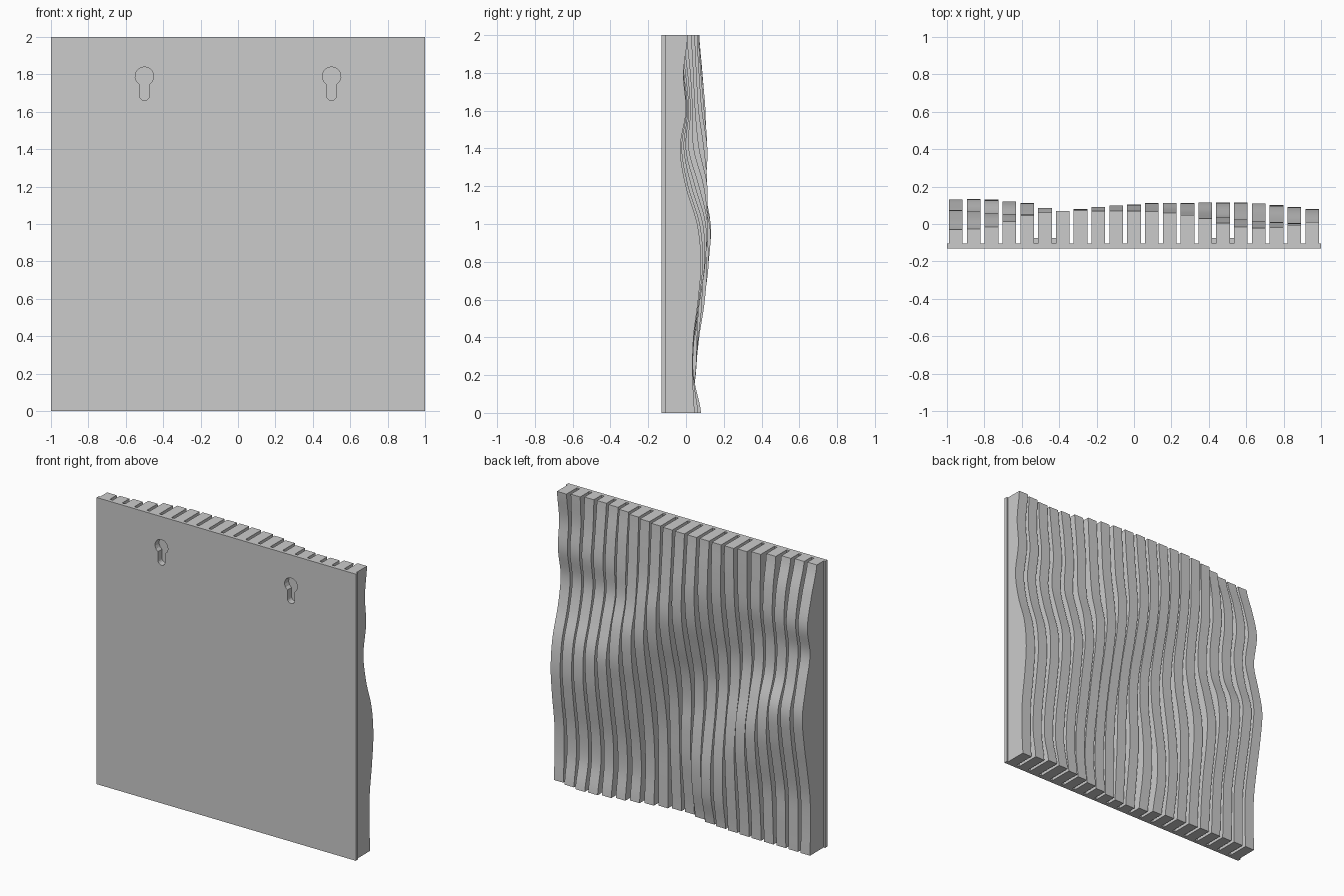
import bpy, bmesh, math

cube = bpy.data.objects.get("Cube")
if cube:
    bpy.data.objects.remove(cube, do_unlink=True)

grey = bpy.data.materials.new("plain_grey")
grey.use_nodes = True
grey.diffuse_color = (0.6, 0.6, 0.6, 1)
grey.node_tree.nodes["Principled BSDF"].inputs["Base Color"].default_value = grey.diffuse_color

PANEL_BACK, PANEL_FACE = -0.13, -0.105
SLATS, PITCH, WIDTH, STEPS = 21, 2 / 21, 0.073, 60

# Wave relief in hundredths: one row for every second slat, from top to bottom
RELIEF = [
    (-3, 3, 7.5, 4.5, 9, 13, 11, 7.5, 4.5, 4, 4.5),
    (-1.5, 4, 6, 3.5, 5, 12.5, 12, 8.5, 5, 4.5, 4),
    (4.5, 5, 5, 2, 2, 7, 11, 10, 7, 5, 4),
    (7, 7, 6, 3, 0, 1, 4.5, 6.5, 6, 4.5, 3),
    (7, 8.5, 9, 6.5, 2, -1, 0, 3, 5.5, 5, 1),
    (7, 8.5, 10.3, 10, 6, 1, -1, 0, 0, -2, -4),
    (6, 7, 8.5, 11.3, 10, 6, 2, -1, -2, -2, -2),
    (3, 4, 5, 7, 11.3, 10.5, 7, 4, 1, 0, 2),
    (-1.5, 1, 2.5, 1.5, 7, 11.5, 10, 7, 4, 3.5, 6),
    (-2, -1, 1, -1, 3, 9, 10, 7.5, 4.5, 4, 8),
    (1, -1.3, 0, -3, 0, 6, 8, 6.5, 4, 3.5, 4.5),
]


def spline(values, t):
    """Smooth curve through evenly spaced values, t from 0 to 1."""
    last = len(values) - 1
    t = min(max(t, 0), 1) * last
    i = min(int(t), last - 1)
    f = t - i
    a, b, c, d = (values[min(max(i + k, 0), last)] for k in (-1, 0, 1, 2))
    return b + f * ((c - a) + f * ((2 * a - 5 * b + 4 * c - d) + f * (3 * (b - c) + d - a))) / 2


def depth(x, z):
    rows = [spline(row, 1 - z / 2) for row in RELIEF]
    return spline(rows, x / (PITCH * (SLATS - 1)) + 0.5) / 100


def prism(name, outlines, offset):
    """Extrude closed outlines along one offset vector."""
    bm = bmesh.new()
    for points in outlines:
        face = bm.faces.new([bm.verts.new(p) for p in points])
        extruded = bmesh.ops.extrude_face_region(bm, geom=[face])["geom"]
        moved = [v for v in extruded if isinstance(v, bmesh.types.BMVert)]
        bmesh.ops.translate(bm, verts=moved, vec=offset)
    bmesh.ops.recalc_face_normals(bm, faces=bm.faces)
    mesh = bpy.data.meshes.new(name)
    bm.to_mesh(mesh)
    bm.free()
    mesh.materials.append(grey)
    obj = bpy.data.objects.new(name, mesh)
    bpy.context.collection.objects.link(obj)
    return obj


def box(name, x0, x1, y0, y1, z0, z1):
    return prism(name, [[(x0, y0, z0), (x1, y0, z0), (x1, y0, z1), (x0, y0, z1)]], (0, y1 - y0, 0))


def activate(obj):
    bpy.ops.object.select_all(action="DESELECT")
    obj.select_set(True)
    bpy.context.view_layer.objects.active = obj


def keyhole(cx):
    """Round head with a narrow slot below it."""
    def arc(radius, z, start, end, n):
        angles = [math.radians(start + (end - start) * i / n) for i in range(n + 1)]
        return [(cx + radius * math.cos(a), -0.2, z + radius * math.sin(a)) for a in angles]
    return arc(0.05, 1.79, -57, 237, 12) + arc(0.0272, 1.688, 180, 360, 8)


cutter = prism("keyhole_cutter", [keyhole(-0.5), keyhole(0.5)], (0, 0.115, 0))
cutter.hide_render = True


def cut_keyholes(obj):
    activate(obj)
    mod = obj.modifiers.new("keyholes", "BOOLEAN")
    mod.operation = "DIFFERENCE"
    mod.solver = "EXACT"
    mod.object = cutter
    bpy.ops.object.modifier_apply(modifier=mod.name)


# Flat backing panel with two hanging keyholes
cut_keyholes(box("backing_panel", -1, 1, PANEL_BACK, PANEL_FACE, 0, 2))

# Small backing blocks behind the keyholes
for side, name in ((-1, "right"), (1, "left")):
    x0, x1 = sorted((side * 0.415, side * 0.535))
    cut_keyholes(box(name + "_hanger_block", x0, x1, PANEL_FACE, -0.075, 1.64, 1.86))

# Upright slats whose outer edges follow the relief
for i in range(SLATS):
    x = (i - (SLATS - 1) / 2) * PITCH
    left = x - WIDTH / 2
    profile = [(left, PANEL_FACE, 2), (left, PANEL_FACE, 0)]
    for k in range(STEPS + 1):
        z = 2 * k / STEPS
        profile.append((left, depth(x, z), z))
    slat = prism(f"wave_slat_{i + 1}", [profile], (WIDTH, 0, 0))
    if 0.4 < abs(x) < 0.6:
        cut_keyholes(slat)
    activate(slat)
    bpy.ops.object.shade_smooth_by_angle(angle=math.radians(30))

bpy.data.objects.remove(cutter, do_unlink=True)
